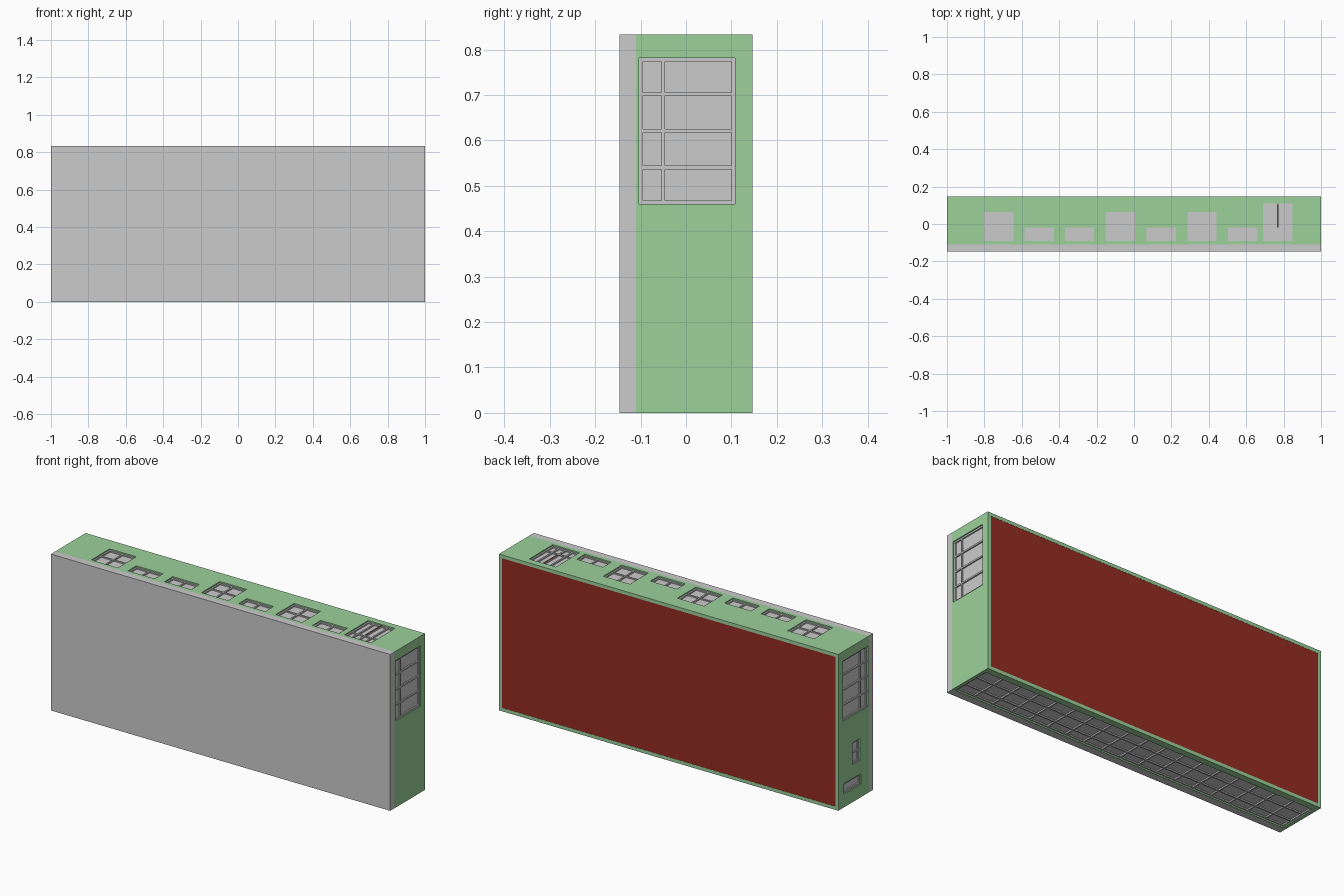
import bpy, bmesh

if "Cube" in bpy.data.objects:
    bpy.data.objects.remove(bpy.data.objects["Cube"])

L, H, Y0, YR, Y1 = 1.0, 0.833, -0.147, -0.11, 0.146   # half length, height, slab / wall / floor levels
T = 0.018                                            # wall thickness


def material(name, rgb):
    m = bpy.data.materials.new(name)
    m.diffuse_color = (*rgb, 1)
    m.use_nodes = True
    m.node_tree.nodes["Principled BSDF"].inputs["Base Color"].default_value = m.diffuse_color
    return m


GREEN = material("pale_green", (0.33, 0.64, 0.33))
RED = material("dark_red", (0.30, 0.025, 0.017))
BROWN = material("brown", (0.30, 0.16, 0.09))

# (u, v, depth) on each wall to world space
FACES = {
    "top": lambda u, v, d: (u, v, H - d),
    "bottom": lambda u, v, d: (u, v, d),
    "right": lambda u, v, d: (L - d, v, u),
    "left": lambda u, v, d: (-L + d, v, u),
}


def add_box(bm, a, b):
    lo = [min(p) for p in zip(a, b)]
    hi = [max(p) for p in zip(a, b)]
    vs = bmesh.ops.create_cube(bm, size=1)["verts"]
    for v in vs:
        v.co = [(l + h) / 2 + c * (h - l) for l, h, c in zip(lo, hi, v.co)]


def finish(name, bm, mat=None):
    bmesh.ops.recalc_face_normals(bm, faces=bm.faces[:])
    me = bpy.data.meshes.new(name)
    bm.to_mesh(me)
    bm.free()
    ob = bpy.data.objects.new(name, me)
    bpy.context.collection.objects.link(ob)
    if mat:
        me.materials.append(mat)
    return ob


def box(name, a, b, mat=None):
    bm = bmesh.new()
    add_box(bm, a, b)
    return finish(name, bm, mat)


def wall(name, face, u0, u1, holes):
    """Flat wall with rectangular holes, extruded inwards."""
    us = sorted({u0, u1, *[h[i] for h in holes for i in (0, 1)]})
    vs = sorted({YR, Y1, *[h[i] for h in holes for i in (2, 3)]})
    P = FACES[face]
    bm = bmesh.new()
    for a, b in zip(us, us[1:]):
        for c, d in zip(vs, vs[1:]):
            mu, mv = (a + b) / 2, (c + d) / 2
            if any(h[0] < mu < h[1] and h[2] < mv < h[3] for h in holes):
                continue
            bm.faces.new([bm.verts.new(P(u, v, 0)) for u, v in ((a, c), (b, c), (b, d), (a, d))])
    bmesh.ops.remove_doubles(bm, verts=bm.verts[:], dist=1e-5)
    ext = bmesh.ops.extrude_face_region(bm, geom=bm.faces[:], use_keep_orig=True)["geom"]
    shift = [b - a for a, b in zip(P(0, 0, 0), P(0, 0, T))]
    bmesh.ops.translate(bm, vec=shift, verts=[g for g in ext if isinstance(g, bmesh.types.BMVert)])
    finish(name, bm, GREEN)


def glazing(name, face, hole, ubars, vbars, w=0.008):
    """Recessed pane, border frame and dividing bars."""
    P = FACES[face]
    u0, u1, v0, v1 = hole
    bm = bmesh.new()
    add_box(bm, P(u0, v0, 0.013), P(u1, v1, 0.016))
    for u in [u0 + w / 2, u1 - w / 2] + ubars:
        add_box(bm, P(u - w / 2, v0, 0.006), P(u + w / 2, v1, 0.014))
    for v in [v0 + w / 2, v1 - w / 2] + vbars:
        add_box(bm, P(u0, v - w / 2, 0.007), P(u1, v + w / 2, 0.014))
    finish(name, bm)


def split(a, b, n):
    return [a + (b - a) * i / n for i in range(1, n)]


# main slab and floor
box("roof_slab", (-L, Y0, 0), (L, YR, H))
box("floor", (-L + T, 0.112, T), (L - T, Y1 - 0.001, H - T), RED)

# long facade: large windows, small windows, entrance
large = [(x, x + 0.157, -0.09, 0.065) for x in (-0.802, -0.152, 0.285)]
small = [(x, x + 0.157, -0.09, -0.02) for x in (-0.585, -0.37, 0.067, 0.502)]
door = (0.69, 0.848, -0.09, 0.11)
wall("facade_wall", "top", -L, L, large + small + [door])
for h in large:
    glazing("large_window", "top", h, split(h[0], h[1], 2), split(h[2], h[3], 2))
for h in small:
    glazing("small_window", "top", h, split(h[0], h[1], 2), [])
glazing("entrance_door", "top", door, split(door[0], door[1], 4), [-0.03])
box("door_strip", (0.765, -0.02, H - 0.012), (0.773, 0.11, H - 0.004), BROWN)

# opposite facade: continuous glazing
strip = (-L + T, L - T, YR + 0.006, 0.11)
wall("glazed_facade_wall", "bottom", -L, L, [strip])
glazing("glazed_facade", "bottom", strip, split(strip[0], strip[1], 18), [-0.045, 0.035])

# end walls with large gable windows
gable = (0.46, 0.782, -0.103, 0.108)
side_door = (0.07, 0.125, -0.045, 0.10)
side_window = (0.20, 0.316, -0.035, 0.025)
wall("right_wall", "right", T, H - T, [gable])
wall("left_wall", "left", T, H - T, [gable, side_door, side_window])
for face in ("right", "left"):
    glazing(face + "_gable_window", face, gable, split(gable[0], gable[1], 4), [-0.05])
glazing("side_door", "left", side_door, [], [])
glazing("side_window", "left", side_window, split(0.20, 0.316, 2), [])
